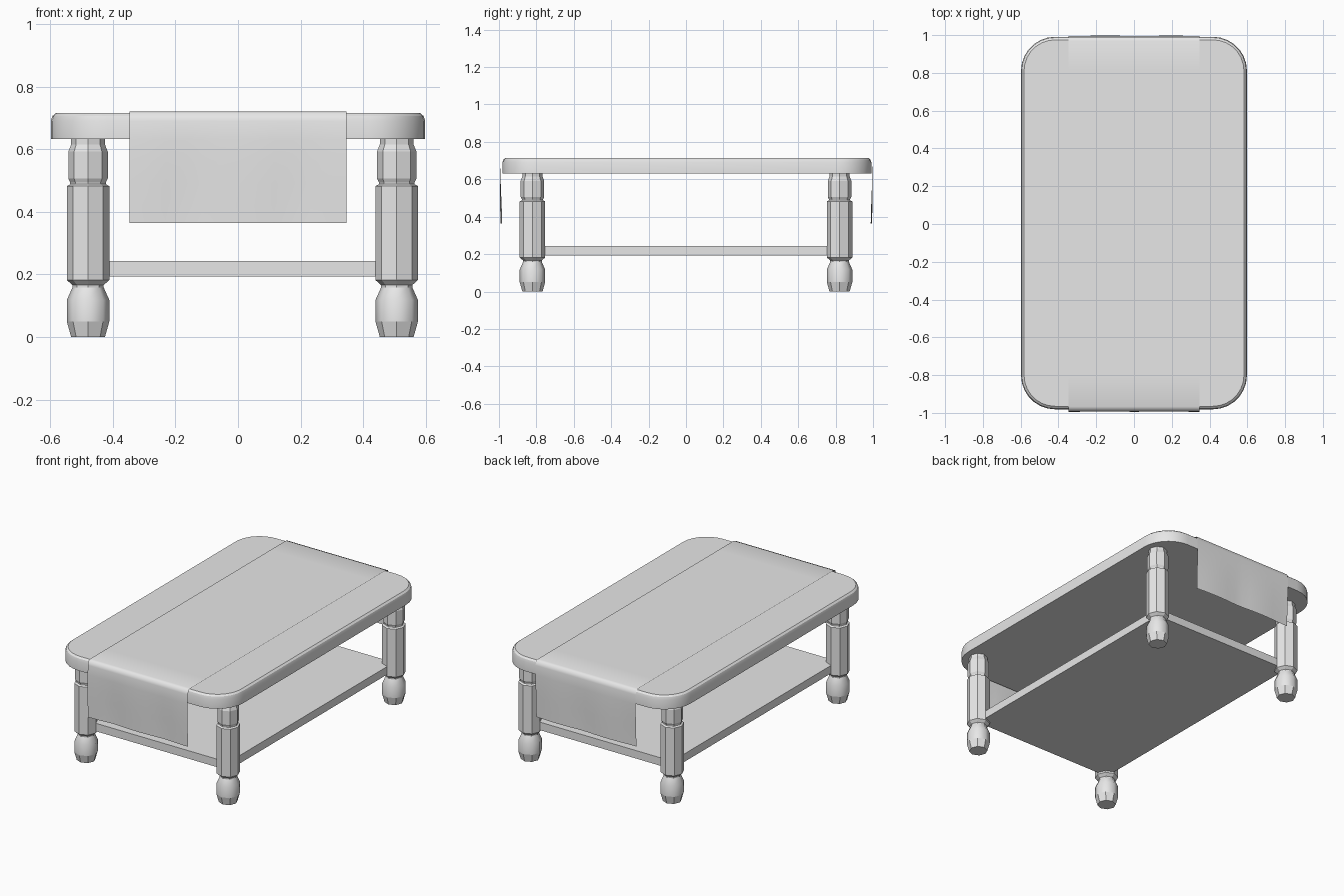
import bpy, bmesh, math

default = bpy.data.objects.get("Cube")
if default:
    bpy.data.objects.remove(default, do_unlink=True)

grey = bpy.data.materials.new("plain grey")
grey.use_nodes = True
grey.diffuse_color = (0.8, 0.8, 0.8, 1)
grey.node_tree.nodes["Principled BSDF"].inputs["Base Color"].default_value = (0.8, 0.8, 0.8, 1)


def finish(bm, name, fix_normals=True):
    if fix_normals:
        bmesh.ops.recalc_face_normals(bm, faces=bm.faces[:])
    mesh = bpy.data.meshes.new(name)
    bm.to_mesh(mesh)
    bm.free()
    mesh.materials.append(grey)
    obj = bpy.data.objects.new(name, mesh)
    bpy.context.collection.objects.link(obj)
    return obj


def loft(bm, rings, smooth_bands=()):
    """Bridge closed rings of points and cap both ends."""
    loops = [[bm.verts.new(p) for p in ring] for ring in rings]
    count = len(loops[0])
    for band, (low, high) in enumerate(zip(loops, loops[1:])):
        for i in range(count):
            j = (i + 1) % count
            face = bm.faces.new((low[i], low[j], high[j], high[i]))
            face.smooth = band in smooth_bands
    bm.faces.new(loops[0][::-1])
    bm.faces.new(loops[-1])


def smooth_by_angle(obj, degrees):
    bpy.ops.object.select_all(action='DESELECT')
    obj.select_set(True)
    bpy.context.view_layer.objects.active = obj
    bpy.ops.object.shade_smooth_by_angle(angle=math.radians(degrees))


# Rounded table top with an eased upper rim
HALF_X, HALF_Y, CORNER, MID_Y = 0.598, 0.986, 0.18, 0.005


def rounded_outline(inset, z, steps=7):
    points = []
    for quarter, (sx, sy) in enumerate(((1, 1), (-1, 1), (-1, -1), (1, -1))):
        for k in range(steps + 1):
            a = math.pi / 2 * (quarter + k / steps)
            points.append((sx * (HALF_X - CORNER) + (CORNER - inset) * math.cos(a),
                           MID_Y + sy * (HALF_Y - CORNER) + (CORNER - inset) * math.sin(a), z))
    return points


bm = bmesh.new()
loft(bm, [rounded_outline(i, z) for i, z in
          ((0, 0.632), (0, 0.69), (0.005, 0.706), (0.016, 0.715))])
smooth_by_angle(finish(bm, "table_top"), 25)

# Turned eight-sided legs: (radius, height) from foot to top
LEG_PROFILE = [(0.054, 0), (0.068, 0.05), (0.068, 0.118), (0.05, 0.158), (0.05, 0.166),
               (0.068, 0.182), (0.068, 0.482), (0.057, 0.488), (0.057, 0.494),
               (0.063, 0.506), (0.063, 0.592), (0.054, 0.615), (0.054, 0.64)]
LEFT_X, RIGHT_X, LEG_Y = 0.507, -0.479, 0.821


def leg(name, x, y):
    bm = bmesh.new()
    rings = [[(x + r * math.cos(math.tau * k / 8), y + r * math.sin(math.tau * k / 8), z)
              for k in range(8)] for r, z in LEG_PROFILE]
    loft(bm, rings, smooth_bands=(1, 2))
    finish(bm, name)


for side, x in (("left", LEFT_X), ("right", RIGHT_X)):
    for end, y in (("front", -LEG_Y), ("back", LEG_Y)):
        leg(f"{end}_{side}_leg", x, y)

# Lower shelf running between the leg centres
bm = bmesh.new()
loft(bm, [[(LEFT_X, LEG_Y, z), (RIGHT_X, LEG_Y, z), (RIGHT_X, -LEG_Y, z), (LEFT_X, -LEG_Y, z)]
          for z in (0.193, 0.243)])
finish(bm, "lower_shelf")

# Cloth runner draped over both ends, as (distance from centre, height)
HALF_DRAPE = [(0.81, 0.721), (0.965, 0.721), (0.984, 0.714), (0.99, 0.69), (0.99, 0.63),
              (0.988, 0.56), (0.985, 0.49), (0.982, 0.42), (0.981, 0.364)]
path = [(-y, z) for y, z in reversed(HALF_DRAPE)] + HALF_DRAPE
COLUMNS, HALF_WIDTH = 12, 0.347


def drape_point(x, y, z):
    # Gentle folds that grow towards the hem
    hang = min(1, max(0, (0.69 - z) / 0.25))
    fold = 0.009 * hang * math.cos(9 * (x + (0.15 if y > 0 else 0)))
    shift = 0.005 if y > 0 else -0.002
    return (x, y + shift + math.copysign(fold, y) * (1 if y * fold > 0 else 0.9), z)


bm = bmesh.new()
rows = [[bm.verts.new(drape_point(HALF_WIDTH * (2 * c / COLUMNS - 1), y, z))
         for c in range(COLUMNS + 1)] for y, z in path]
for a, b in zip(rows, rows[1:]):
    for c in range(COLUMNS):
        bm.faces.new((a[c], a[c + 1], b[c + 1], b[c])).smooth = True
finish(bm, "cloth_runner", fix_normals=False)
